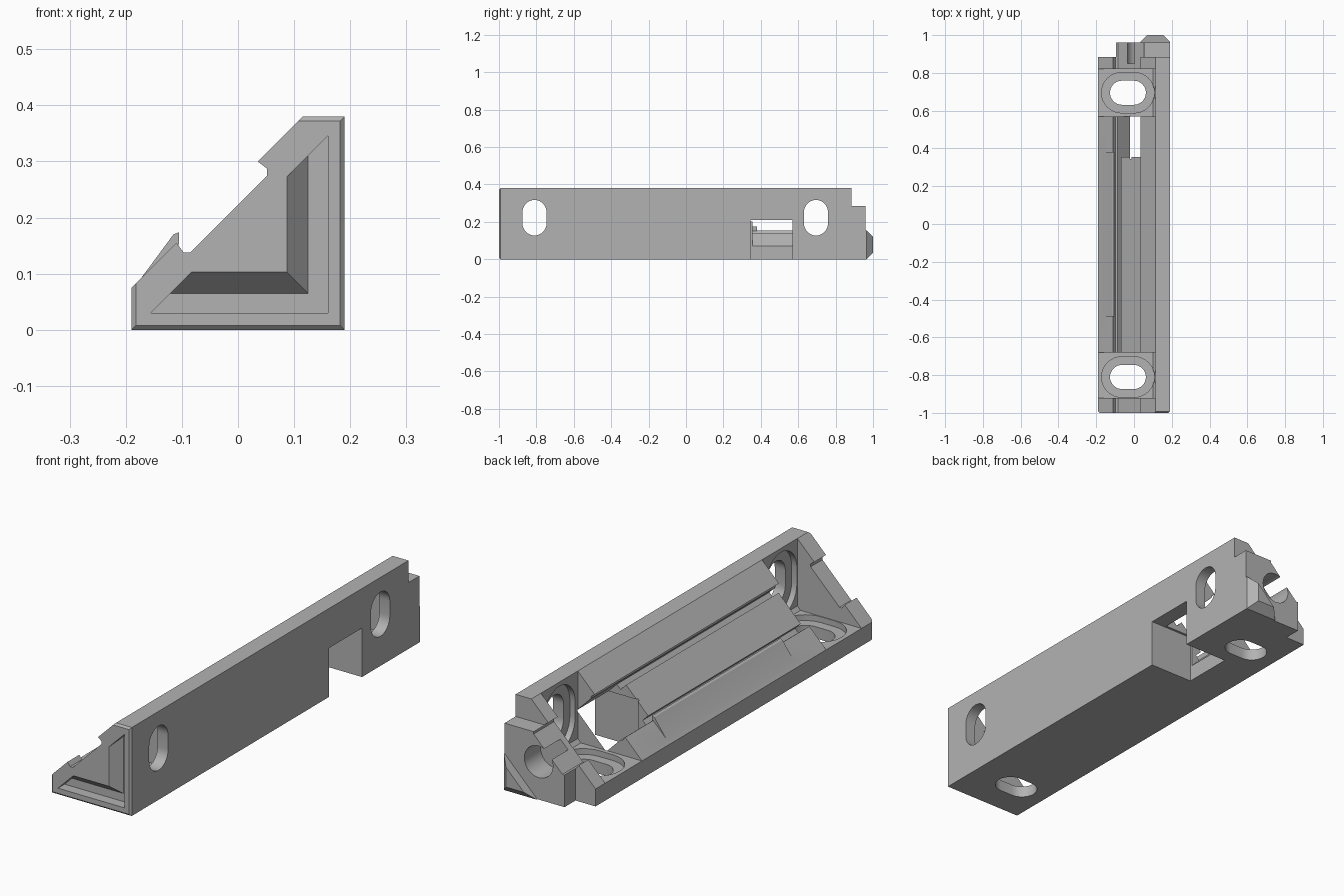
import bpy, bmesh, math

if "Cube" in bpy.data.objects:
    bpy.data.objects.remove(bpy.data.objects["Cube"])

HALF = 0.19  # u = distance from the right wall, v = height above the base

grey = bpy.data.materials.new("light_grey")
grey.diffuse_color = (0.45, 0.45, 0.45, 1)
grey.use_nodes = True
grey.node_tree.nodes["Principled BSDF"].inputs["Base Color"].default_value = grey.diffuse_color


def along_y(a, b, h):
    return (HALF - a, h, b)


def along_z(a, b, h):      # a = u, b = y, h = v
    return (HALF - a, b, h)


def along_x(a, b, h):      # a = v, b = y, h = u
    return (HALF - h, b, a)


def loft(name, sections, place=along_y):
    """Closed solid through matching polygons, given as (height, points)."""
    bm = bmesh.new()
    rings = [[bm.verts.new(place(a, b, h)) for a, b in pts] for h, pts in sections]
    n = len(rings[0])
    bm.faces.new(rings[0])
    bm.faces.new(rings[-1])
    for r, s in zip(rings, rings[1:]):
        for i in range(n):
            j = (i + 1) % n
            bm.faces.new((r[i], r[j], s[j], s[i]))
    bmesh.ops.recalc_face_normals(bm, faces=bm.faces)
    me = bpy.data.meshes.new(name)
    bm.to_mesh(me)
    bm.free()
    me.materials.append(grey)
    ob = bpy.data.objects.new(name, me)
    bpy.context.collection.objects.link(ob)
    return ob


def prism(name, pts, h0, h1, place=along_y):
    return loft(name, [(h0, pts), (h1, pts)], place)


def swap(pts):
    return [(b, a) for a, b in pts]


def box(u0, u1, v0, v1):
    return [(u0, v0), (u1, v0), (u1, v1), (u0, v1)]


def oval(cu, cy, half, r, n=16):
    """Stadium outline, long in u."""
    pts = []
    for s, start in ((1, -90), (-1, 90)):
        for i in range(n + 1):
            t = math.radians(start + 180 * i / n)
            pts.append((cu + s * (half - r) + r * math.cos(t), cy + r * math.sin(t)))
    return pts


def combine(tool, op="DIFFERENCE"):
    m = bracket.modifiers.new("bool", "BOOLEAN")
    m.operation, m.object, m.solver = op, tool, "EXACT"
    bpy.context.view_layer.objects.active = bracket
    bpy.ops.object.modifier_apply(modifier=m.name)
    bpy.data.objects.remove(tool)


# Corner body with a chamfered front end
outer = [(0, 0), (.38, 0), (.38, .075), (.075, .38), (0, .38)]
inner = [(.008, .008), (.372, .008), (.372, .083), (.083, .372), (.008, .372)]
bracket = loft("corner_bracket", [(-1, inner), (-.992, outer), (.96, outer)])

# Stepped back end
combine(prism("step", box(.285, .6, -.1, .6), .885, 1.1))
combine(prism("step", box(-.1, .6, .285, .6), .885, 1.1))

# Shallow channel along the sloping side
combine(prism("channel", [(.275, .138), (.287, .138), (.30, .155), (.5, .355),
                          (.355, .5), (.155, .30), (.138, .287), (.138, .275)], -1.1, 1.1))

# Grooves beside the channel floor
groove = [(.2325, .1275), (.25, .11), (.28, .14), (.2625, .1575)]
for pts in (groove, swap(groove)):
    combine(prism("groove", pts, -.70, .36))

# Corner window and the opening above it
combine(prism("window", box(-.1, .21, -.1, .21), .345, .57))
combine(prism("opening", [(.21, .07), (.41, .27), (.27, .41), (.07, .21)], .355, .571))

# Screw pockets with countersunk oval slots in both walls
pocket = [(.075, .09), (.09, .075), (.6, .075), (.6, .6), (.075, .6)]
for y0, y1, cy in ((-.92, -.68, -.81), (.57, .82, .695)):
    combine(prism("pocket", pocket, y0, y1))
    for place in (along_z, along_x):
        combine(prism("recess", oval(.222, cy, .14, .107), .05, .085, place))
        combine(prism("slot", oval(.222, cy, .095, .064), -.1, .1, place))

# Angled groove in the front end
mouth = [(.03, .03), (.345, .03), (.272, .103), (.103, .103), (.103, .272), (.03, .345)]
floor = [(.03, .03), (.345, .03), (.31, .065), (.065, .065), (.065, .31), (.03, .345)]
combine(loft("end_groove", [(-1.01, mouth), (-1, mouth), (-.955, floor)]))

# Tapered corner tab and round socket on the back end
tab = [(0, 0), (.155, 0), (0, .155)]
tip = [(.035, .035), (.12, .035), (.035, .12)]
combine(loft("tab", [(.94, tab), (.965, tab), (1.0, tip)]), "UNION")
circle = [(.162 + .068 * math.cos(math.tau * i / 32), .162 + .068 * math.sin(math.tau * i / 32))
          for i in range(32)]
combine(prism("socket", circle, .85, 1.1))

# Raised clip lip on the lower rail
combine(prism("clip_lip", [(.376, .074), (.305, .17), (.295, .174), (.295, .155),
                           (.30, .135), (.36, .06)], -.49, .38), "UNION")

# Crisp edges with smooth rounded slots
bpy.ops.object.select_all(action="DESELECT")
bracket.select_set(True)
bpy.context.view_layer.objects.active = bracket
bpy.ops.object.shade_smooth_by_angle(angle=math.radians(25))
